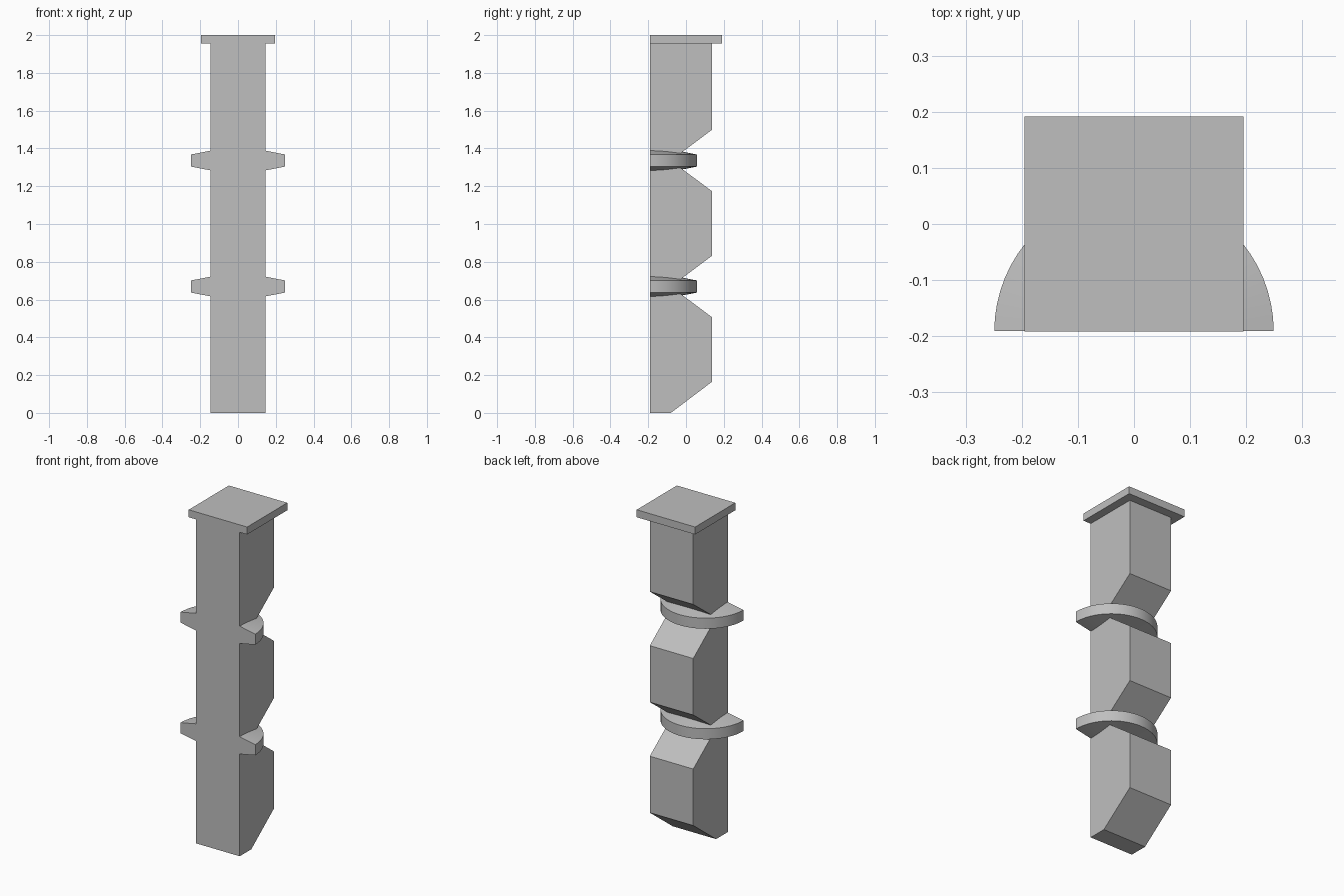
import bpy, bmesh, math

if "Cube" in bpy.data.objects:
    bpy.data.objects.remove(bpy.data.objects["Cube"])

stone = bpy.data.materials.new("light grey")
stone.diffuse_color = (0.52, 0.52, 0.52, 1)
stone.use_nodes = True
stone.node_tree.nodes["Principled BSDF"].inputs["Base Color"].default_value = stone.diffuse_color

FRONT, BACK, NOTCH = -0.191, 0.138, -0.08
HALF_W, CAP_Z = 0.145, 1.955
BANDS = (0.669, 1.336)


def add_object(name, bm):
    bmesh.ops.recalc_face_normals(bm, faces=bm.faces[:])
    mesh = bpy.data.meshes.new(name)
    bm.to_mesh(mesh)
    bm.free()
    mesh.materials.append(stone)
    ob = bpy.data.objects.new(name, mesh)
    bpy.context.collection.objects.link(ob)
    return ob


# Notched shaft: side profile extruded across x
profile = [(FRONT, 0), (NOTCH, 0), (BACK, 0.165)]
for z in BANDS:
    profile += [(BACK, z - 0.163), (NOTCH, z), (BACK, z + 0.163)]
profile += [(BACK, CAP_Z), (FRONT, CAP_Z)]
bm = bmesh.new()
face = bm.faces.new([bm.verts.new((-HALF_W, y, z)) for y, z in profile])
ext = bmesh.ops.extrude_face_region(bm, geom=[face])
bmesh.ops.translate(bm, vec=(2 * HALF_W, 0, 0),
                    verts=[v for v in ext["geom"] if isinstance(v, bmesh.types.BMVert)])
add_object("notched_shaft", bm)

# Flat square cap, flush with the front
bm = bmesh.new()
bmesh.ops.create_cube(bm, size=1)
for v in bm.verts:
    v.co = (v.co.x * 0.39, v.co.y * 0.383, 1.9775 + v.co.z * 0.045)
add_object("cap", bm)


# Half-round tapered bands: wedge section swept half a turn around the front
def half_band(name, zc, steps=32):
    section = [(0.1, -0.061), (0.249, -0.032), (0.249, 0.032), (0.1, 0.061)]
    bm = bmesh.new()
    rows = []
    for i in range(steps + 1):
        a = math.pi * i / steps
        rows.append([bm.verts.new((r * math.cos(a), FRONT + r * math.sin(a), zc + h))
                     for r, h in section])
    for a, b in zip(rows, rows[1:]):
        for j in range(4):
            k = (j + 1) % 4
            bm.faces.new((a[j], a[k], b[k], b[j]))
    bm.faces.new(rows[0])
    bm.faces.new(rows[-1])
    ob = add_object(name, bm)
    bpy.ops.object.select_all(action='DESELECT')
    ob.select_set(True)
    bpy.context.view_layer.objects.active = ob
    bpy.ops.object.shade_smooth_by_angle(angle=math.radians(30))


# 11 degree taper stays smooth within each cone; rim edges remain sharp
for n, z in zip(("lower_band", "upper_band"), BANDS):
    half_band(n, z)
